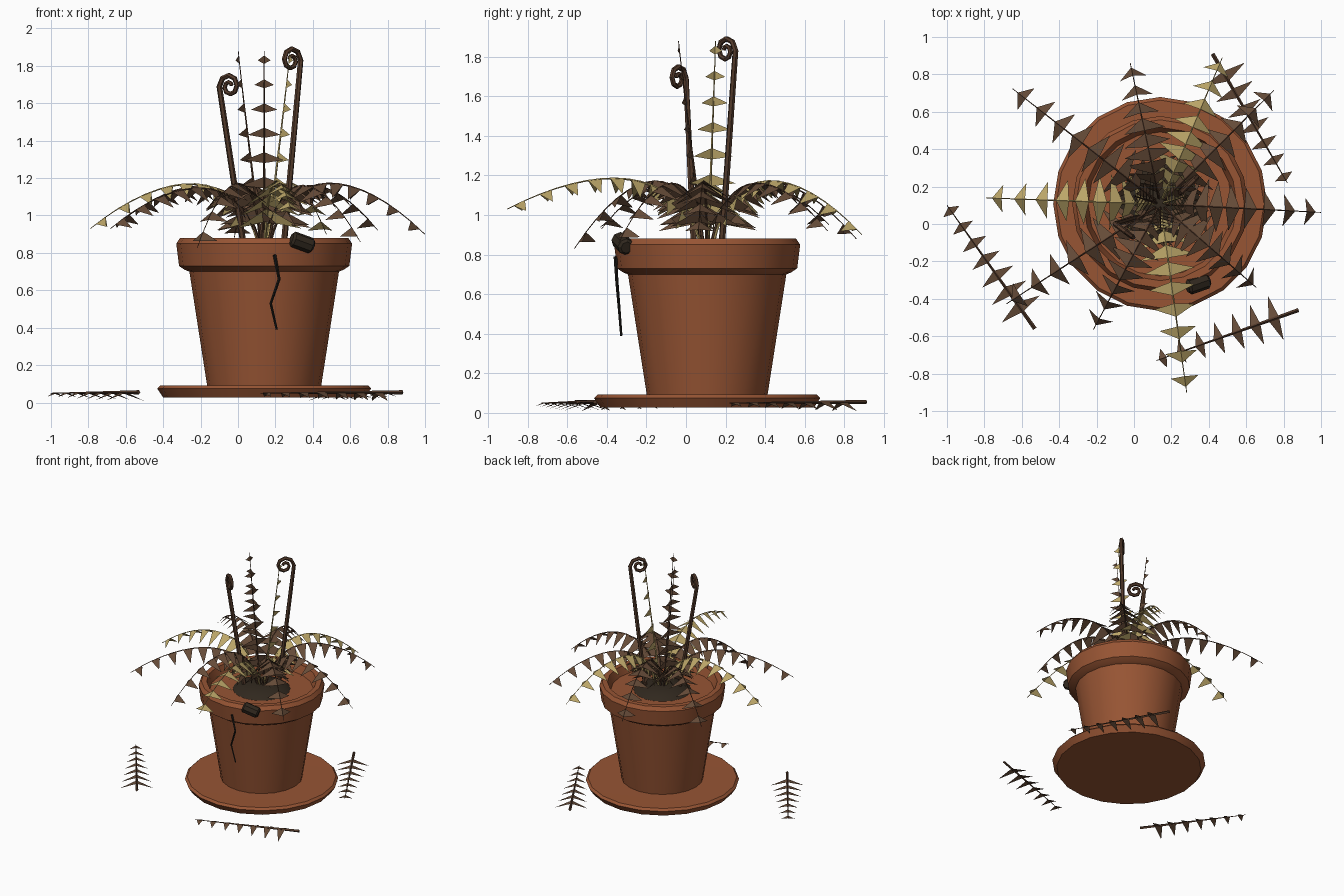
import bpy, bmesh
from math import sin, cos, pi, radians
from mathutils import Vector

if "Cube" in bpy.data.objects:
    bpy.data.objects.remove(bpy.data.objects["Cube"])

CX, CY = 0.14, 0.107
Z = Vector((0, 0, 1))


def material(name, rgb):
    m = bpy.data.materials.new(name)
    m.use_nodes = True
    m.diffuse_color = (*rgb, 1)
    bsdf = next(n for n in m.node_tree.nodes if n.type == "BSDF_PRINCIPLED")
    bsdf.inputs["Base Color"].default_value = (*rgb, 1)
    bsdf.inputs["Roughness"].default_value = 0.9
    return m


TERRACOTTA = material("terracotta", (0.31, 0.09, 0.034))
SOIL = material("dry soil", (0.03, 0.021, 0.013))
CRACK = material("crack black", (0.013, 0.011, 0.009))
BROWN = material("withered brown", (0.13, 0.07, 0.039))
YELLOW = material("faded yellow", (0.50, 0.38, 0.14))
STALK = material("stalk brown", (0.088, 0.043, 0.024))


def finish(name, bm, mats, smooth=None):
    me = bpy.data.meshes.new(name)
    bm.to_mesh(me)
    bm.free()
    ob = bpy.data.objects.new(name, me)
    bpy.context.collection.objects.link(ob)
    for m in mats:
        me.materials.append(m)
    if smooth:
        bpy.ops.object.select_all(action="DESELECT")
        ob.select_set(True)
        bpy.context.view_layer.objects.active = ob
        bpy.ops.object.shade_smooth_by_angle(angle=radians(smooth))


def lathe(name, profile, mat, sides=20):
    """Turn an (r, z) profile around the pot axis."""
    bm = bmesh.new()
    vs = [bm.verts.new((CX + r, CY, z)) for r, z in profile]
    es = [bm.edges.new(p) for p in zip(vs, vs[1:])]
    bmesh.ops.spin(bm, geom=vs + es, cent=(CX, CY, 0), axis=Z,
                   angle=2 * pi, steps=sides, use_merge=True)
    bmesh.ops.remove_doubles(bm, verts=bm.verts, dist=1e-4)
    bmesh.ops.recalc_face_normals(bm, faces=bm.faces)
    finish(name, bm, [mat], 30)


def tube(bm, pts, r0, r1, side, sides=5):
    """Tapered tube along a path lying in the plane across side."""
    rings, n = [], len(pts) - 1
    for i, p in enumerate(pts):
        tan = (pts[min(i + 1, n)] - pts[max(i - 1, 0)]).normalized()
        u = (side - tan * side.dot(tan)).normalized()
        v = tan.cross(u)
        r = r0 + (r1 - r0) * i / n
        rings.append([bm.verts.new(p + (u * cos(a) + v * sin(a)) * r)
                      for a in (2 * pi * k / sides for k in range(sides))])
    for a, b in zip(rings, rings[1:]):
        for k in range(sides):
            j = (k + 1) % sides
            bm.faces.new((a[k], a[j], b[j], b[k]))
    bm.faces.new(rings[0][::-1])
    bm.faces.new(rings[-1])


def frond(name, path, side, mat, start, count, width, end_scale, leaf_len, droop, r0=0.008):
    """Thin stem with pairs of triangular leaflets that bend to its underside."""
    bm = bmesh.new()
    tube(bm, [path(i / 16) for i in range(17)], r0, 0.002, side, 4)
    stem_faces = len(bm.faces)
    for i in range(count):
        f = i / (count - 1)
        t = start + (0.95 - start) * f
        p = path(t)
        tan = (path(t + 0.02) - path(t - 0.02)).normalized()
        under = side.cross(tan)
        k = 1 - (1 - end_scale) * f
        for s in (-1, 1):
            tip = p + (side * s * width + under * droop) * k
            tri = [p - tan * leaf_len * 0.3, p + tan * leaf_len * 0.7 * (0.4 + 0.6 * k), tip]
            bm.faces.new([bm.verts.new(q) for q in tri][::s])
    bm.faces.ensure_lookup_table()
    for f in bm.faces[:stem_faces]:
        f.material_index = 1
    finish(name, bm, [mat, STALK if mat is BROWN else mat])


def bezier(a, b, c, d):
    return lambda t: (a * (1 - t)**3 + b * 3 * t * (1 - t)**2
                      + c * 3 * t * t * (1 - t) + d * t**3)


# saucer, pot and soil
lathe("saucer", [(0, 0.027), (0.54, 0.027), (0.572, 0.075), (0.555, 0.092), (0, 0.09)], TERRACOTTA)
lathe("pot", [(0, 0.09), (0.305, 0.09), (0.40, 0.70), (0.425, 0.71), (0.455, 0.73),
              (0.47, 0.85), (0.45, 0.88), (0.41, 0.88), (0.385, 0.815), (0, 0.815)], TERRACOTTA)
lathe("soil", [(0.215, 0.815), (0.18, 0.84), (0.10, 0.86), (0, 0.865)], SOIL)

# crack down the front of the pot
bm = bmesh.new()
tube(bm, [Vector(p) for p in ((0.195, -0.357, 0.79), (0.22, -0.349, 0.66),
                              (0.175, -0.338, 0.53), (0.207, -0.327, 0.39))],
     0.009, 0.006, Vector((0, 1, 0)), 4)
finish("crack", bm, [CRACK])

# dark chip on the rim, with bevelled ends
bm = bmesh.new()
tube(bm, [Vector((0.285, -0.34, 0.877)), Vector((0.40, -0.30, 0.835))], 0.043, 0.043, Z, 8)
ends = [e for e in bm.edges if any(len(f.verts) == 8 for f in e.link_faces)]
bmesh.ops.bevel(bm, geom=ends, offset=0.012, segments=1, affect="EDGES")
finish("rim_chip", bm, [SOIL])

# drooping fronds: heading, reach, tip height, arch height, colour
arches = [(-3, 0.86, 0.90, 1.27, BROWN), (45, 0.86, 0.92, 1.25, BROWN),
          (67, 0.85, 0.90, 1.27, YELLOW), (102, 0.77, 0.88, 1.27, BROWN),
          (142, 1.00, 0.95, 1.24, BROWN), (178, 0.93, 0.93, 1.26, YELLOW),
          (213, 0.98, 0.93, 1.23, BROWN), (242, 0.76, 0.83, 1.28, BROWN),
          (278, 1.02, 1.03, 1.26, YELLOW), (319, 0.68, 0.86, 1.26, BROWN)]
for i, (deg, reach, tip, arch, mat) in enumerate(arches):
    a = radians(deg)
    out, side = Vector((cos(a), sin(a), 0)), Vector((-sin(a), cos(a), 0))
    base = Vector((CX, CY, 0))
    path = bezier(base + out * 0.03 + Z * 0.85, base + out * reach * 0.15 + Z * arch,
                  base + out * reach * 0.56 + Z * arch, base + out * reach + Z * tip)
    frond(f"arched_frond_{i + 1}", path, side, mat, 0.13, 9, 0.175, 0.42, 0.085, 0.11)

# upright fronds
for i, (deg, mat) in enumerate([(-90, BROWN), (17, YELLOW), (163, BROWN)]):
    a = radians(deg)
    out, side = Vector((cos(a), sin(a), 0)), Vector((-sin(a), cos(a), 0))
    base = Vector((CX, CY, 0))
    path = bezier(base + out * 0.02 + Z * 0.85, base + out * 0.06 + Z * 1.2,
                  base + out * 0.11 + Z * 1.55, base + out * 0.145 + Z * 1.88)
    frond(f"upright_frond_{i + 1}", path, side, mat, 0.17, 7, 0.14, 0.25, 0.065, 0.04)

# fallen fronds lying around the pot
fallen = [((-0.53, -0.56), (-1.0, 0.10)), ((0.88, -0.46), (0.12, -0.73)),
          ((0.42, 0.91), (0.82, 0.22))]
for i, (p, q) in enumerate(fallen):
    p, q = Vector((*p, 0.055)), Vector((*q, 0.05))
    side = Z.cross(q - p).normalized()
    frond(f"fallen_frond_{i + 1}", lambda t: p.lerp(q, t), side, BROWN,
          0.16, 7, 0.125, 0.42, 0.06, 0.045, 0.011)

# curled young shoots
shoots = [((0.03, 0.04, 0.84), (-0.10, 0.0, 1.69), (0.8, -0.6, 0), 0.068),
          ((0.245, 0.18, 0.84), (0.335, 0.25, 1.83), (-0.72, -0.69, 0), 0.07)]
for i, (p, q, h, R) in enumerate(shoots):
    p, q, h = Vector(p), Vector(q), Vector(h)
    pts = [p.lerp(q, k / 6) for k in range(6)]
    for k in range(13):
        f = k / 12
        th, r = pi - f * 2.9 * pi, R * (1 - 0.78 * f)
        pts.append(q + h * R + (h * cos(th) + Z * sin(th)) * r)
    bm = bmesh.new()
    tube(bm, pts, 0.017, 0.011, h.cross(Z).normalized(), 6)
    finish(f"curled_shoot_{i + 1}", bm, [STALK])
